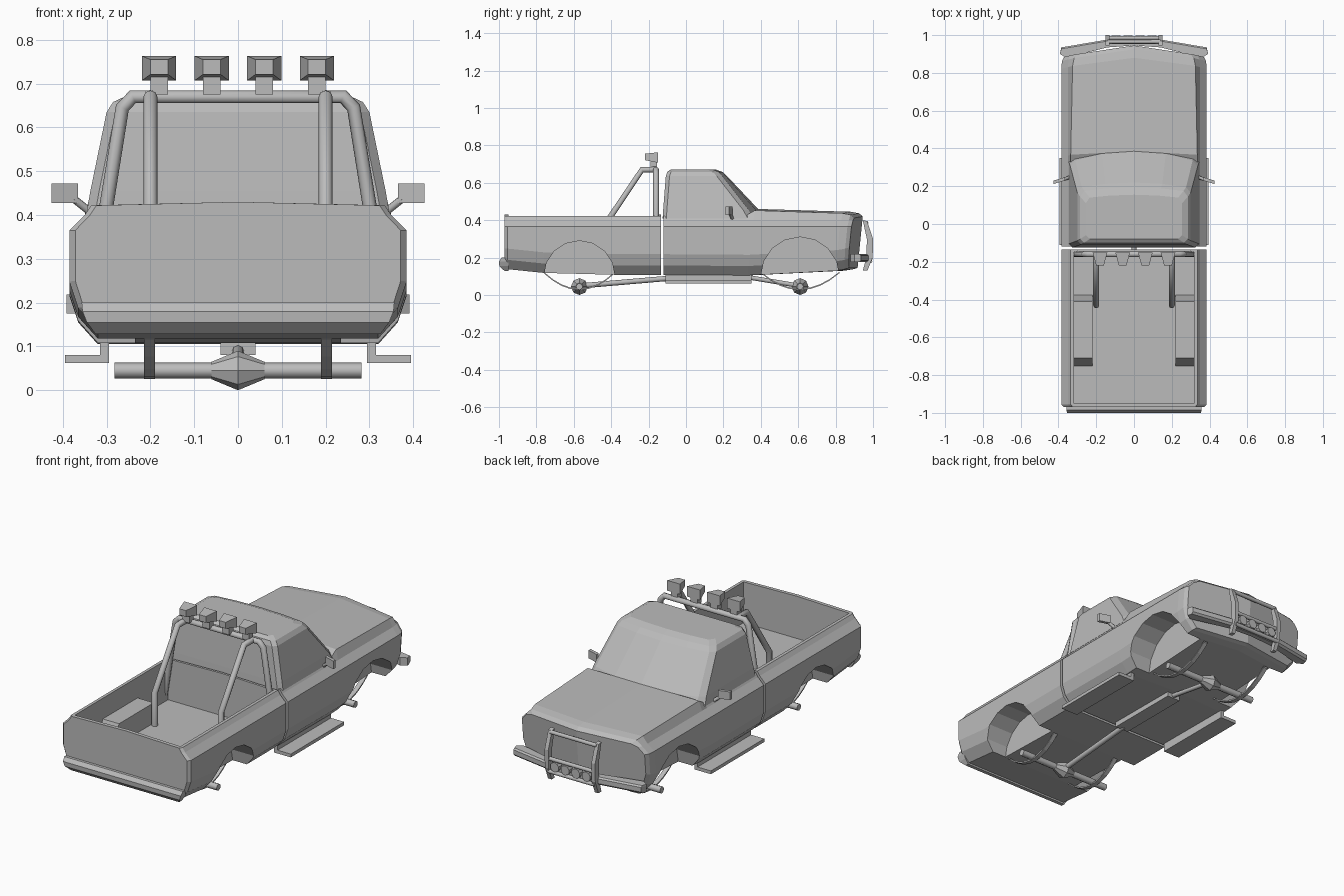
import bpy, bmesh, math
from mathutils import Vector

cube = bpy.data.objects.get("Cube")
if cube:
    bpy.data.objects.remove(cube, do_unlink=True)

grey = bpy.data.materials.new("plain_grey")
grey.use_nodes = True
colour = (0.5, 0.5, 0.5, 1)
grey.diffuse_color = colour
grey.node_tree.nodes["Principled BSDF"].inputs["Base Color"].default_value = colour


def finish(name, bm):
    bmesh.ops.recalc_face_normals(bm, faces=bm.faces)
    mesh = bpy.data.meshes.new(name)
    bm.to_mesh(mesh)
    bm.free()
    mesh.materials.append(grey)
    ob = bpy.data.objects.new(name, mesh)
    bpy.context.collection.objects.link(ob)
    return ob


def loft(name, halves):
    """Skin symmetric rings; each half runs from centre line to centre line."""
    bm = bmesh.new()
    k = len(halves[0])
    rings = []
    for half in halves:
        pts = half + [(-x, y, z) for x, y, z in half[-2:0:-1]]
        rings.append([bm.verts.new(p) for p in pts])
    n = len(rings[0])
    for a, b in zip(rings, rings[1:]):
        for i in range(n):
            j = (i + 1) % n
            bm.faces.new((a[i], a[j], b[j], b[i]))
    for r in (rings[0], rings[-1]):
        bm.faces.new(r[:k])
        bm.faces.new(r[k - 1:] + r[:1])
    return finish(name, bm)


def prism(name, pts, x0, x1):
    """Extrude a (y, z) outline along x."""
    bm = bmesh.new()
    a = [bm.verts.new((x0, y, z)) for y, z in pts]
    b = [bm.verts.new((x1, y, z)) for y, z in pts]
    bm.faces.new(a)
    bm.faces.new(b)
    for i in range(len(pts)):
        j = (i + 1) % len(pts)
        bm.faces.new((a[i], a[j], b[j], b[i]))
    return finish(name, bm)


def box(name, lo, hi):
    (x0, y0, z0), (x1, y1, z1) = lo, hi
    return prism(name, [(y0, z0), (y1, z0), (y1, z1), (y0, z1)], x0, x1)


def tube(name, pts, radius):
    cu = bpy.data.curves.new(name, "CURVE")
    cu.dimensions = "3D"
    cu.bevel_depth = radius
    cu.bevel_resolution = 2
    cu.use_fill_caps = True
    sp = cu.splines.new("POLY")
    sp.points.add(len(pts) - 1)
    for p, co in zip(sp.points, pts):
        p.co = (*co, 1)
    cu.materials.append(grey)
    ob = bpy.data.objects.new(name, cu)
    bpy.context.collection.objects.link(ob)
    return ob


def boolean(ob, tool, operation="DIFFERENCE"):
    mod = ob.modifiers.new("cut", "BOOLEAN")
    mod.operation = operation
    mod.solver = "EXACT"
    mod.object = tool
    bpy.context.view_layer.objects.active = ob
    bpy.ops.object.modifier_apply(modifier=mod.name)
    bpy.data.objects.remove(tool, do_unlink=True)


def cut_wells(ob, y, radius):
    ring = [(y + radius * math.cos(t * math.pi / 8), 0.1 + radius * math.sin(t * math.pi / 8))
            for t in range(16)]
    for s in (-1, 1):
        boolean(ob, prism("well_cutter", ring, s * 0.235, s * 0.5))


def section(y, zb, zt, scale=1.0, top=0.335, sweep=0.0):
    """Half cross-section of the lower body, swept back towards the sides."""
    half = [(0, zb), (0.32, zb), (0.365, zb + 0.05), (0.385, zb + 0.11),
            (0.385, 0.365), (0.35, 0.4), (top, zt - 0.008), (0, zt)]
    lean = 0.1 if sweep else 0
    return [(x * scale, y - sweep * x / 0.385 - lean * (zt - z), z) for x, z in half]


# Cargo bed with open box and inner wheel boxes
bed = loft("cargo_bed", [section(-0.97, 0.14, 0.43, 0.965),
                         section(-0.955, 0.138, 0.43),
                         section(-0.76, 0.118, 0.43),
                         section(-0.38, 0.108, 0.43),
                         section(-0.135, 0.108, 0.43)])
cavity = box("bed_cutter", (-0.318, -0.95, 0.2), (0.318, -0.148, 0.6))
for s in (-1, 1):
    wheel_box = [(-0.77, 0.15), (-0.71, 0.31), (-0.41, 0.31), (-0.36, 0.15)]
    boolean(cavity, prism("wheel_box", wheel_box, s * 0.22, s * 0.4))
boolean(bed, cavity)
cut_wells(bed, -0.57, 0.19)

# Lower cab and bonnet
body = loft("cab_and_bonnet", [section(-0.12, 0.108, 0.43),
                               section(0.32, 0.105, 0.432),
                               section(0.385, 0.105, 0.46, sweep=0.02),
                               section(0.88, 0.13, 0.445, 1, 0.325, 0.05),
                               section(0.925, 0.138, 0.437, 0.99, 0.32, 0.055),
                               section(0.945, 0.145, 0.42, 0.96, 0.31, 0.055)])
cut_wells(body, 0.61, 0.21)


# Cab upper with roof and raked windscreen
def cab_ring(z, x, back, front, bow):
    return [(0, back, z), (x - 0.02, back, z), (x, back + 0.02, z), (x, front - bow - 0.03, z),
            (x * 0.92, front - bow, z), (x * 0.5, front - bow * 0.3, z), (0, front, z)]


loft("cab_upper", [cab_ring(0.41, 0.345, -0.125, 0.42, 0.06),
                   cab_ring(0.455, 0.337, -0.122, 0.39, 0.055),
                   cab_ring(0.635, 0.3, -0.108, 0.22, 0.025),
                   cab_ring(0.658, 0.285, -0.1, 0.195, 0.02),
                   cab_ring(0.672, 0.255, -0.08, 0.155, 0.015)])

# Roll hoop and rear braces
hoop = [(0.335, -0.16, 0.2), (0.299, -0.16, 0.43), (0.264, -0.16, 0.645), (0.24, -0.16, 0.67)]
tube("roll_hoop", hoop + [(-x, y, z) for x, y, z in reversed(hoop)], 0.016)
for s in (-1, 1):
    tube("roll_brace", [(s * 0.2, -0.16, 0.67), (s * 0.2, -0.235, 0.67),
                        (s * 0.2, -0.43, 0.38), (s * 0.2, -0.43, 0.2)], 0.016)

# Roof lamps on the hoop
for x in (-0.18, -0.06, 0.06, 0.18):
    bm = bmesh.new()
    back = [bm.verts.new((x + u * 0.02, -0.22, 0.738 + v * 0.017)) for u, v in
            ((-1, -1), (1, -1), (1, 1), (-1, 1))]
    front = [bm.verts.new((x + u * 0.039, -0.15, 0.735 + v * 0.028)) for u, v in
             ((-1, -1), (1, -1), (1, 1), (-1, 1))]
    bm.faces.new(back)
    bm.faces.new(front)
    for i in range(4):
        j = (i + 1) % 4
        bm.faces.new((back[i], back[j], front[j], front[i]))
    finish("roof_lamp", bm)
    box("lamp_mount", (x - 0.02, -0.19, 0.675), (x + 0.02, -0.155, 0.72))

# Rear bumper
loft("rear_bumper", [[(0, y, z), (w, y, z), (w, -0.95, z), (0, -0.95, z)] for y, z, w in
                     ((-0.97, 0.128, 0.325), (-0.998, 0.155, 0.345),
                      (-1.0, 0.18, 0.355), (-0.985, 0.2, 0.357))])

# Front bumper, swept back at the ends
loft("front_bumper", [[(0, 0.945, z), (0.14, 0.935, z), (0.36, 0.88, z), (0.392, 0.9, z),
                       (0.385, 0.935 + out, z), (0.15, 0.975 + out, z), (0, 0.98 + out, z)]
                      for z, out in ((0.175, -0.01), (0.185, 0), (0.21, 0), (0.218, -0.008))])

# Grille guard with four driving lamps
guard = [(0.945, 0.4), (0.968, 0.395), (1.0, 0.3), (0.998, 0.2), (0.97, 0.13),
         (0.945, 0.13), (0.965, 0.2), (0.967, 0.3)]
for s in (-1, 1):
    prism("guard_upright", guard, s * 0.13, s * 0.152)
for y, z in ((0.965, 0.385), (0.985, 0.25), (0.985, 0.18)):
    tube("guard_crossbar", [(-0.14, y, z), (0.14, y, z)], 0.011)
for x in (-0.095, -0.032, 0.032, 0.095):
    bpy.ops.mesh.primitive_cylinder_add(vertices=10, radius=0.026, depth=0.03,
                                        location=(x, 0.982, 0.215), rotation=(math.pi / 2, 0, 0))
    lamp = bpy.context.object
    lamp.name = "driving_lamp"
    lamp.data.materials.append(grey)

# Side steps and door mirrors
for s in (-1, 1):
    box("side_step", (s * 0.295, -0.11, 0.062), (s * 0.395, 0.35, 0.08))
    box("step_bracket", (s * 0.295, -0.11, 0.07), (s * 0.315, 0.35, 0.112))
    mirror = box("door_mirror", (s * 0.365, 0.225, 0.428), (s * 0.426, 0.243, 0.472))
    for v in mirror.data.vertices:
        v.co.y -= (abs(v.co.x) - 0.365) * 0.3 - 0.005
    tube("mirror_arm", [(s * 0.335, 0.25, 0.405), (s * 0.375, 0.235, 0.437)], 0.009)

# Axles, differentials and leaf springs
for y, reach in ((-0.57, 0.19), (0.61, 0.21)):
    tube("axle", [(-0.282, y, 0.045), (0.282, y, 0.045)], 0.018)
    bm = bmesh.new()
    rings = []
    for x, r in ((-0.06, 0.02), (0, 0.045), (0.06, 0.02)):
        rings.append([bm.verts.new((x, y + r * math.cos(i * math.pi / 4),
                                    0.045 + r * math.sin(i * math.pi / 4))) for i in range(8)])
    bm.faces.new(rings[0])
    bm.faces.new(rings[-1])
    for a, b in zip(rings, rings[1:]):
        for i in range(8):
            bm.faces.new((a[i], a[(i + 1) % 8], b[(i + 1) % 8], b[i]))
    finish("differential", bm)
    arc = [(y + reach * t / 4, 0.026 + 0.09 * (t / 4) ** 2) for t in range(-4, 5)]
    for s in (-1, 1):
        prism("leaf_spring", arc + [(u, z + 0.008) for u, z in reversed(arc)],
              s * 0.19, s * 0.215)

# Drive shafts and gearbox
tube("rear_drive_shaft", [(0, -0.55, 0.05), (0, -0.08, 0.09)], 0.014)
tube("front_drive_shaft", [(0, 0.6, 0.05), (0, 0.3, 0.1)], 0.012)
box("gearbox", (-0.04, -0.1, 0.08), (0.04, 0.32, 0.12))
